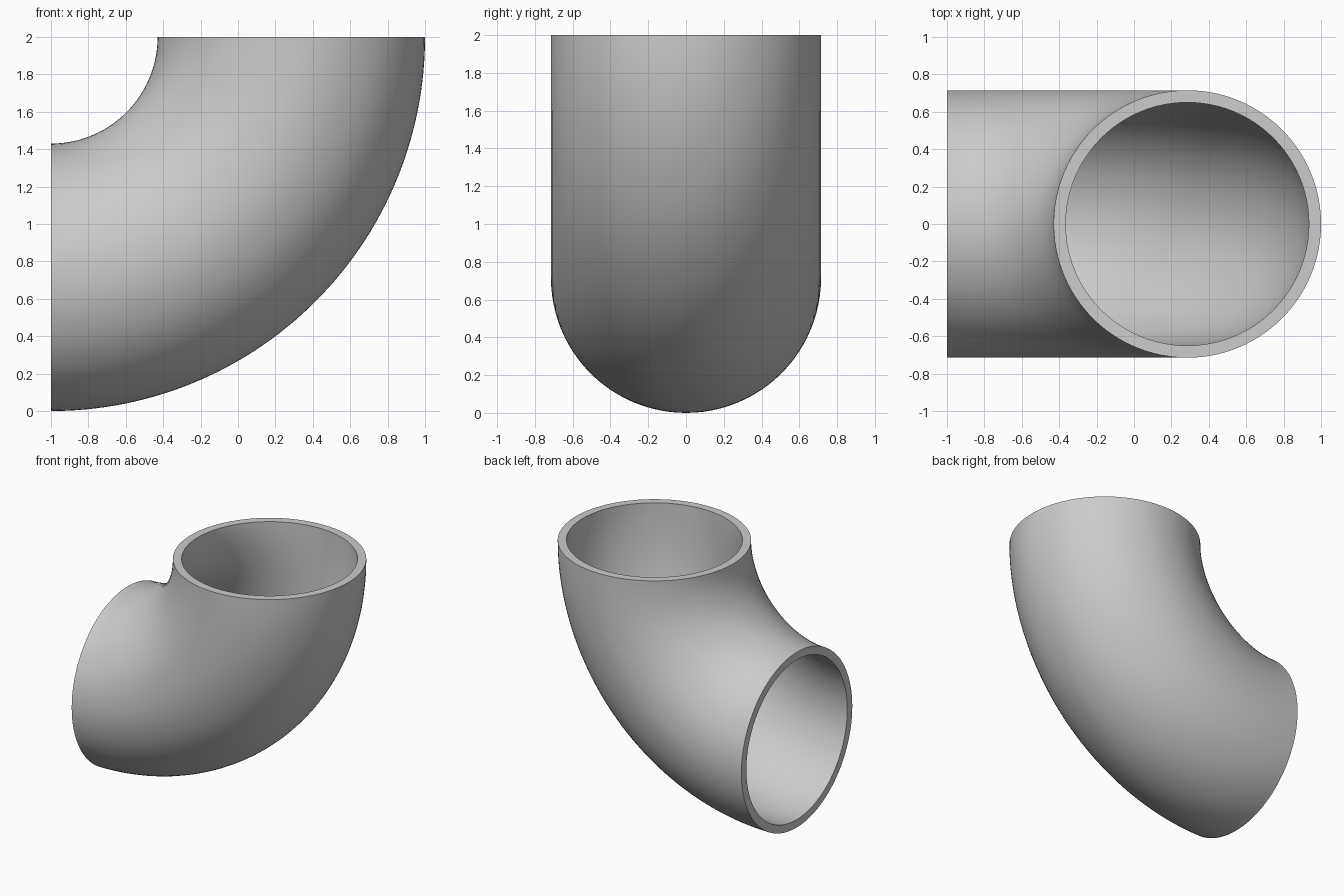
import bpy
import bmesh
from math import pi, radians
from mathutils import Matrix, Vector

cube = bpy.data.objects.get("Cube")
if cube:
    bpy.data.objects.remove(cube, do_unlink=True)

OUTER_RADIUS = 0.715
WALL_THICKNESS = 0.065
BEND_RADIUS = 2 - OUTER_RADIUS
BEND_CENTRE = Vector((-1, 0, 2))

# Plain grey
grey = bpy.data.materials.new("plain grey")
colour = (0.6, 0.6, 0.6, 1)
grey.diffuse_color = colour
grey.use_nodes = True
grey.node_tree.nodes["Principled BSDF"].inputs["Base Color"].default_value = colour

# Outer pipe wall, swept a quarter turn from the top opening
bm = bmesh.new()
top_opening = Matrix.Translation(BEND_CENTRE + Vector((BEND_RADIUS, 0, 0)))
ring = bmesh.ops.create_circle(bm, segments=96, radius=OUTER_RADIUS, matrix=top_opening)
bmesh.ops.spin(bm, geom=ring["verts"] + list(bm.edges), cent=BEND_CENTRE,
               axis=(0, 1, 0), angle=pi / 2, steps=64)

# Make the wall face away from the pipe's centre line
bmesh.ops.recalc_face_normals(bm, faces=bm.faces)
bm.faces.ensure_lookup_table()
face = bm.faces[0]
from_bend = face.calc_center_median() - BEND_CENTRE
on_centre_line = Vector((from_bend.x, 0, from_bend.z)).normalized() * BEND_RADIUS
if face.normal.dot(from_bend - on_centre_line) < 0:
    bmesh.ops.reverse_faces(bm, faces=bm.faces)

mesh = bpy.data.meshes.new("pipe_elbow")
bm.to_mesh(mesh)
bm.free()
mesh.materials.append(grey)
elbow = bpy.data.objects.new("pipe_elbow", mesh)
bpy.context.collection.objects.link(elbow)

# Inner wall and flat rims at both openings
wall = elbow.modifiers.new("wall", "SOLIDIFY")
wall.thickness = WALL_THICKNESS
wall.offset = -1

# Smooth walls with crisp rims
bpy.ops.object.select_all(action="DESELECT")
elbow.select_set(True)
bpy.context.view_layer.objects.active = elbow
bpy.ops.object.modifier_apply(modifier=wall.name)
bpy.ops.object.shade_smooth_by_angle(angle=radians(30))
